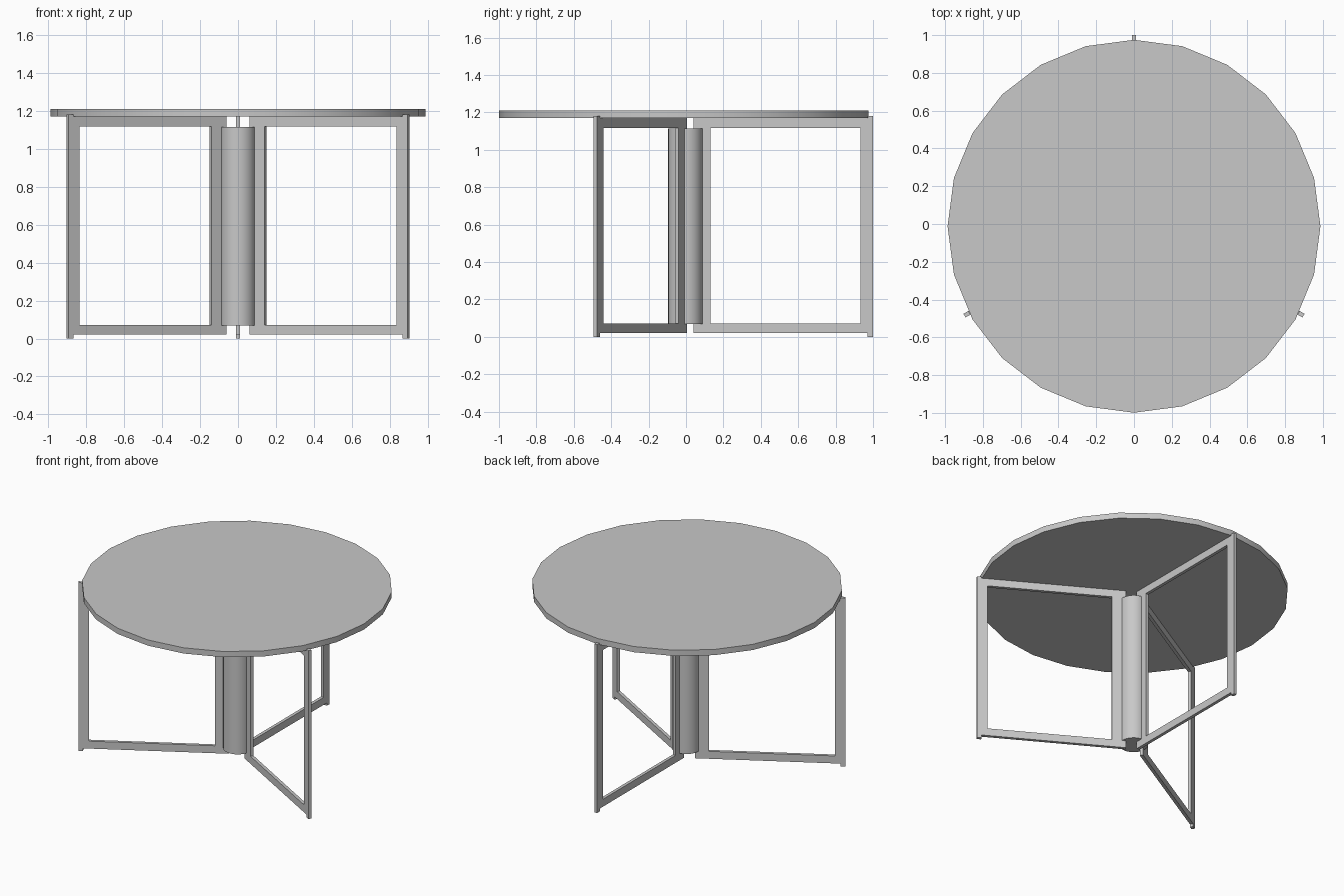
import bpy
import bmesh
import math
from mathutils import Matrix

cube = bpy.data.objects.get("Cube")
if cube:
    bpy.data.objects.remove(cube, do_unlink=True)

# Single grey finish
GREY = (0.58, 0.58, 0.58, 1.0)
grey = bpy.data.materials.new("light_grey")
grey.use_nodes = True
grey.diffuse_color = GREY
grey.node_tree.nodes["Principled BSDF"].inputs["Base Color"].default_value = GREY


def add_object(name, bm):
    bmesh.ops.recalc_face_normals(bm, faces=bm.faces)
    mesh = bpy.data.meshes.new(name)
    bm.to_mesh(mesh)
    bm.free()
    mesh.materials.append(grey)
    obj = bpy.data.objects.new(name, mesh)
    bpy.context.collection.objects.link(obj)
    return obj


def add_disc(name, radius, bottom, top, y, sides):
    bm = bmesh.new()
    place = Matrix.Translation((0, y, (bottom + top) / 2))
    bmesh.ops.create_cone(bm, cap_ends=True, segments=sides, radius1=radius,
                          radius2=radius, depth=top - bottom, matrix=place)
    obj = add_object(name, bm)
    bpy.ops.object.select_all(action="DESELECT")
    obj.select_set(True)
    bpy.context.view_layer.objects.active = obj
    bpy.ops.object.shade_smooth_by_angle(angle=math.radians(35))
    return obj


# Leg frame: a flat outline with a rectangular opening, given thickness
LENGTH, THICK, CAP = 0.96, 0.022, 0.93
OUTLINE = [(0, 0.02), (CAP, 0.02), (CAP, 0), (LENGTH, 0), (LENGTH, 1.18),
           (CAP, 1.18), (CAP, 1.172), (0, 1.172)]
OPENING = [(0.09, 0.072), (0.893, 0.072), (0.893, 1.118), (0.09, 1.118)]


def add_frame(name, x, y, angle):
    bm = bmesh.new()
    edges = []
    for loop in (OUTLINE, OPENING):
        verts = [bm.verts.new((u, -THICK / 2, v)) for u, v in loop]
        edges += [bm.edges.new((a, b)) for a, b in zip(verts, verts[1:] + verts[:1])]
    bmesh.ops.triangle_fill(bm, edges=edges, use_beauty=True)
    result = bmesh.ops.extrude_face_region(bm, geom=bm.faces[:], use_keep_orig=True)
    moved = [g for g in result["geom"] if isinstance(g, bmesh.types.BMVert)]
    bmesh.ops.translate(bm, verts=moved, vec=(0, THICK, 0))
    place = Matrix.Translation((x, y, 0)) @ Matrix.Rotation(math.radians(angle), 4, "Z")
    bmesh.ops.transform(bm, matrix=place, verts=bm.verts)
    add_object(name, bm)


add_frame("back_leg_frame", 0, 0.04, 90)
add_frame("left_leg_frame", 0.066, -0.005, -30)
add_frame("right_leg_frame", -0.066, -0.005, 210)

# Central column and round top
add_disc("central_column", 0.092, 0.07, 1.115, -0.003, 32)
add_disc("table_top", 0.987, 1.17, 1.21, -0.012, 24)
